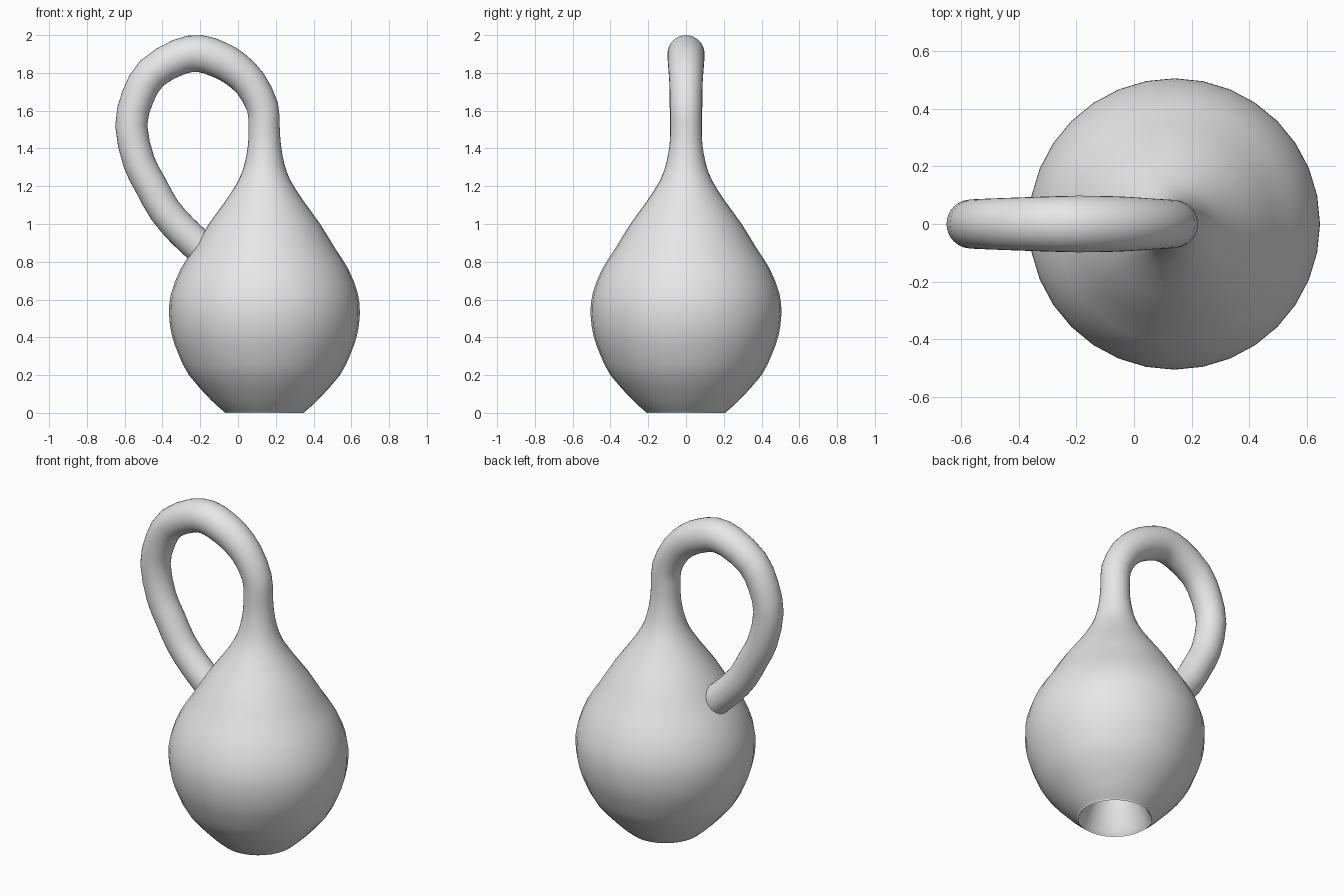
import bpy
import bmesh
import math
from mathutils import Vector

if "Cube" in bpy.data.objects:
    bpy.data.objects.remove(bpy.data.objects["Cube"], do_unlink=True)

SIDES = 32
STEPS = 2
AXIS = 0.14  # upright axis of the body

# Outer body: (height, radius) on the upright axis
body = [(0, .207), (.02, .23), (.07, .285), (.2, .4), (.31, .455), (.41, .49),
        (.52, .505), (.63, .495), (.76, .445), (.87, .375), (1, .295),
        (1.12, .208), (1.23, .138), (1.32, .105), (1.42, .087)]

# Looping neck: (x, height, radius) down to where it pierces the body
neck = [(.138, 1.51, .083), (.13, 1.62, .084), (.065, 1.745, .088),
        (-.02, 1.825, .094), (-.1, 1.87, .097), (-.2, 1.902, .098),
        (-.31, 1.885, .095), (-.455, 1.8, .09), (-.53, 1.675, .087),
        (-.565, 1.52, .085), (-.525, 1.33, .085), (-.465, 1.21, .086),
        (-.39, 1.075, .086), (-.3, .97, .087), (-.215, .89, .088)]

# Inner tube: continues inside the body and flares out to the base rim
inner = [(-.08, .76, .088), (.05, .62, .09), (.12, .47, .095),
         (AXIS, .33, .105), (AXIS, .2, .13), (AXIS, .09, .165),
         (AXIS, .02, .193), (AXIS, 0, .207)]

keys = [Vector((AXIS, z, r)) for z, r in body]
keys += [Vector(p) for p in neck + inner]


def smooth_path(points, steps):
    """Catmull-Rom samples through the key points."""
    out = []
    last = len(points) - 1
    for i in range(last):
        b, c = points[i], points[i + 1]
        a = points[i - 1] if i > 0 else b
        d = points[i + 2] if i + 2 <= last else c
        for s in range(steps):
            t = s / steps
            out.append(b + (c - a) * (t / 2)
                       + (a * 2 - b * 5 + c * 4 - d) * (t * t / 2)
                       + (b * 3 - a - c * 3 + d) * (t ** 3 / 2))
    return out + [points[last]]


def sweep(name, path, material):
    """Sweep a circle of varying radius along a path in the xz plane."""
    bm = bmesh.new()
    rings = []
    for i, p in enumerate(path):
        ahead = path[min(i + 1, len(path) - 1)]
        behind = path[max(i - 1, 0)]
        tangent = Vector((ahead.x - behind.x, 0, ahead.y - behind.y)).normalized()
        across = Vector((tangent.z, 0, -tangent.x))
        centre = Vector((p.x, 0, p.y))
        ring = []
        for k in range(SIDES):
            angle = math.tau * k / SIDES
            spoke = across * math.cos(angle) + Vector((0, math.sin(angle), 0))
            # A ring is wound the same way all along the path
            ring.append(bm.verts.new(centre + spoke * p.z))
        rings.append(ring)
    for low, high in zip(rings, rings[1:]):
        for k in range(SIDES):
            n = (k + 1) % SIDES
            bm.faces.new((low[k], low[n], high[n], high[k]))
    # Join the inner tube to the body at the base rim
    bmesh.ops.remove_doubles(bm, verts=rings[0] + rings[-1], dist=0.0005)
    for face in bm.faces:
        face.smooth = True
    mesh = bpy.data.meshes.new(name)
    bm.to_mesh(mesh)
    bm.free()
    mesh.materials.append(material)
    obj = bpy.data.objects.new(name, mesh)
    bpy.context.collection.objects.link(obj)
    return obj


grey = bpy.data.materials.new("light_grey")
grey.use_nodes = True
colour = (0.8, 0.8, 0.8, 1)
grey.diffuse_color = colour
grey.node_tree.nodes["Principled BSDF"].inputs["Base Color"].default_value = colour

sweep("one_sided_bottle", smooth_path(keys, STEPS), grey)
